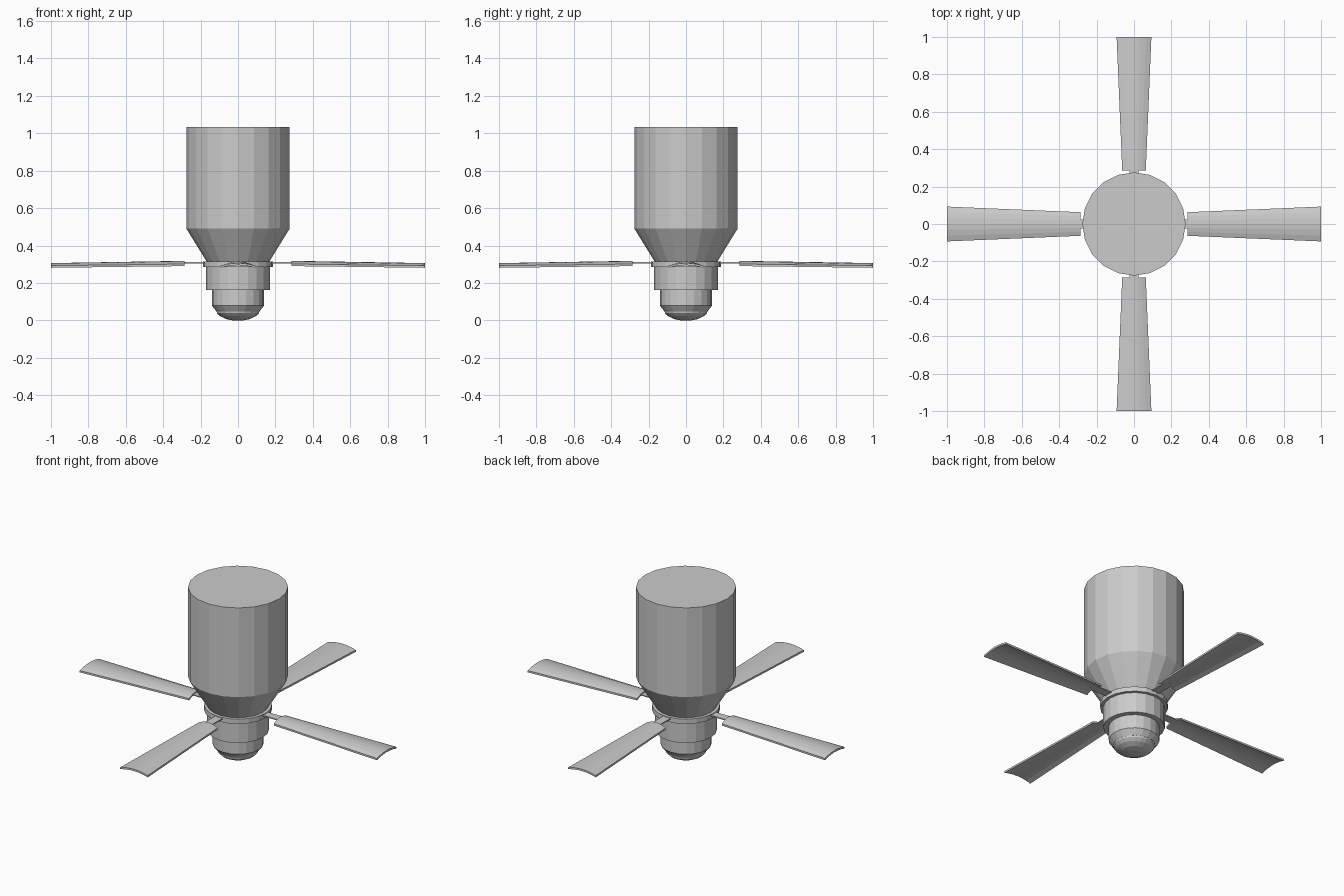
import bpy, bmesh, math
from mathutils import Matrix

if "Cube" in bpy.data.objects:
    bpy.data.objects.remove(bpy.data.objects["Cube"])

SIDES = 20
grey = bpy.data.materials.new("plain grey")
grey.diffuse_color = (0.6, 0.6, 0.6, 1)
grey.use_nodes = True
grey.node_tree.nodes["Principled BSDF"].inputs["Base Color"].default_value = grey.diffuse_color


def finish(name, bm):
    bmesh.ops.recalc_face_normals(bm, faces=bm.faces)
    mesh = bpy.data.meshes.new(name)
    bm.to_mesh(mesh)
    bm.free()
    mesh.materials.append(grey)
    obj = bpy.data.objects.new(name, mesh)
    bpy.context.collection.objects.link(obj)
    return obj


def lathe(name, profile):
    """Closed solid of revolution from (radius, z) points."""
    bm = bmesh.new()
    rings = [[bm.verts.new((r * math.cos(2 * math.pi * i / SIDES),
                            r * math.sin(2 * math.pi * i / SIDES), z))
              for i in range(SIDES)] for r, z in profile]
    for a, b in zip(rings, rings[1:]):
        for i in range(SIDES):
            j = (i + 1) % SIDES
            bm.faces.new((a[i], a[j], b[j], b[i]))
    bm.faces.new(rings[0])
    bm.faces.new(rings[-1])
    return finish(name, bm)


# Central body
lathe("motor_housing", [(0.165, 0.31), (0.276, 0.49), (0.276, 1.033)])
lathe("blade_ring", [(0.187, 0.286), (0.187, 0.315)])
lathe("switch_housing", [(0.17, 0.163), (0.17, 0.29)])
lathe("lamp_collar", [(0.115, 0.047), (0.14, 0.08), (0.14, 0.17)])
lathe("lamp_dome", [(0.03, 0.0), (0.065, 0.007), (0.095, 0.022),
                    (0.112, 0.038), (0.115, 0.05)])


def blade(name, angle):
    """Tapered, arched blade pointing outward at the given angle."""
    bm = bmesh.new()
    steps, thick = 6, 0.011
    loops = []
    # station: distance out, half width, crown height, edge drop
    for x, half, top, drop in ((0.285, 0.063, 0.318, 0.017),
                               (1.0, 0.093, 0.306, 0.014)):
        ts = [-1 + 2 * i / steps for i in range(steps + 1)]
        upper = [(x, half * t, top - drop * t * t) for t in ts]
        lower = [(px, py, pz - thick) for px, py, pz in reversed(upper)]
        loops.append([bm.verts.new(p) for p in upper + lower])
    a, b = loops
    n = len(a)
    for i in range(n):
        bm.faces.new((a[i], a[(i + 1) % n], b[(i + 1) % n], b[i]))
    bm.faces.new(a)
    bm.faces.new(b)
    bm.transform(Matrix.Rotation(angle, 4, 'Z'))
    return finish(name, bm)


def bracket(name, angle):
    """Thin flat arm joining a blade to the ring."""
    bm = bmesh.new()
    bmesh.ops.create_cube(bm, size=1, matrix=Matrix.Translation((0.235, 0, 0.308))
                          @ Matrix.Diagonal((0.15, 0.05, 0.006, 1)))
    bm.transform(Matrix.Rotation(angle, 4, 'Z'))
    return finish(name, bm)


# Four blades with their arms
for k in range(4):
    blade(f"blade_{k + 1}", k * math.pi / 2)
    bracket(f"blade_arm_{k + 1}", k * math.pi / 2)
